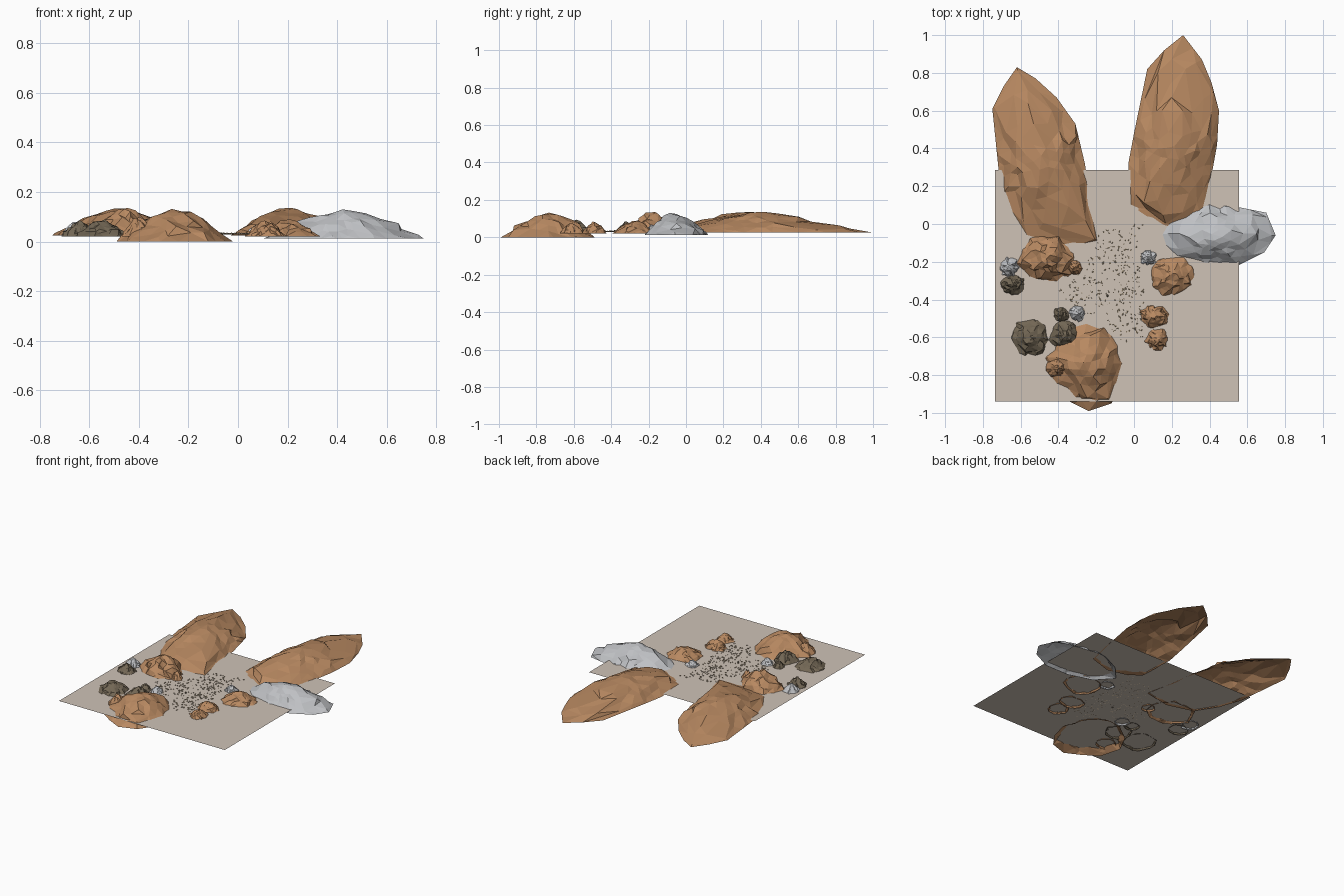
import bpy, bmesh, math, random
from mathutils import Vector, Matrix

if "Cube" in bpy.data.objects:
    bpy.data.objects.remove(bpy.data.objects["Cube"])

random.seed(7)
PLANE_Z = 0.03


def material(name, rgb):
    m = bpy.data.materials.new(name)
    m.diffuse_color = (*rgb, 1)
    m.use_nodes = True
    m.node_tree.nodes["Principled BSDF"].inputs["Base Color"].default_value = m.diffuse_color
    return m


BROWN = material("brown_stone", (0.48, 0.25, 0.12))
GREY = material("grey_stone", (0.52, 0.53, 0.55))
DARK = material("dark_stone", (0.17, 0.135, 0.09))
SAND = material("sand", (0.62, 0.54, 0.47))
GRAVEL = material("gravel", (0.50, 0.40, 0.27))


def finish(bm, name, mat):
    me = bpy.data.meshes.new(name)
    bm.to_mesh(me)
    bm.free()
    ob = bpy.data.objects.new(name, me)
    bpy.context.collection.objects.link(ob)
    me.materials.append(mat)
    return ob


def edge_radius(pts, ang):
    """Distance from the origin to a star-shaped outline along an angle."""
    d = Vector((math.cos(ang), math.sin(ang)))
    best = None
    for a, b in zip(pts, pts[1:] + pts[:1]):
        e = b - a
        den = d.cross(e)
        if abs(den) < 1e-9:
            continue
        s, u = a.cross(e) / den, a.cross(d) / den
        if s > 0 and -1e-6 <= u <= 1 + 1e-6:
            best = s if best is None else max(best, s)
    return best or max(p.length for p in pts)


def rock(name, outline, peak, base, top, mat, rough):
    """Open-bottomed faceted dome that fills an outline."""
    c = Vector(peak)
    pts = [Vector(p) - c for p in outline]
    pts.sort(key=lambda p: math.atan2(p.y, p.x))
    bm = bmesh.new()
    bmesh.ops.create_icosphere(bm, subdivisions=3, radius=1)
    spin = Matrix.Rotation(random.random() * 3, 3, 'Z') @ Matrix.Rotation(random.random(), 3, 'X')
    bmesh.ops.transform(bm, matrix=spin.to_4x4(), verts=bm.verts)
    bmesh.ops.bisect_plane(bm, geom=bm.verts[:] + bm.edges[:] + bm.faces[:],
                           plane_co=(0, 0, 0), plane_no=(0, 0, 1), clear_inner=True)
    bmesh.ops.remove_doubles(bm, verts=bm.verts, dist=0.06)
    h, ring = top - base, []
    for v in bm.verts:
        ang = math.atan2(v.co.y, v.co.x)
        rim = v.is_boundary
        t = 1.0 if rim else math.acos(max(0, min(1, v.co.z))) / (math.pi / 2)
        z = 1 - t ** 1.5
        if not rim:
            t = min(0.98, t * (1 + random.uniform(-rough, rough)))
            ang += random.uniform(-rough, rough)
            z = max(0.03, min(1, z + random.uniform(-rough, rough) * 0.7))
        r = edge_radius(pts, ang) * t
        v.co = (c.x + r * math.cos(ang), c.y + r * math.sin(ang), base + h * z)
        if rim:
            ring.append(v)
    # pull the rim onto the outline corners
    for p in pts:
        q = Vector((p.x + c.x, p.y + c.y, base))
        v = min(ring, key=lambda w: (w.co - q).length)
        v.co = q
        ring.remove(v)
    bmesh.ops.triangulate(bm, faces=bm.faces)
    bmesh.ops.recalc_face_normals(bm, faces=bm.faces)
    if sum(f.normal.z for f in bm.faces) < 0:
        bmesh.ops.reverse_faces(bm, faces=bm.faces)
    return finish(bm, name, mat)


# ground sheet
bm = bmesh.new()
bm.faces.new([bm.verts.new((x, y, PLANE_Z)) for x, y in
              [(-0.735, -0.94), (0.555, -0.94), (0.555, 0.285), (-0.735, 0.285)]])
finish(bm, "ground_sheet", SAND)

# large boulders
rock("back_left_boulder",
     [(-.62, .83), (-.52, .77), (-.41, .67), (-.31, .53), (-.26, .32), (-.22, .05), (-.19, -.09),
      (-.38, -.13), (-.56, -.08), (-.66, .08), (-.71, .22), (-.75, .61), (-.69, .73)],
     (-.48, .32), .025, .137, BROWN, .10)
rock("back_right_boulder",
     [(.26, 1.0), (.36, .87), (.41, .75), (.45, .6), (.44, .42), (.40, .2), (.36, .02), (.2, -.03),
      (.07, 0), (-.02, .06), (-.03, .32), (0, .48), (.07, .82), (.16, .92)],
     (.21, .38), .025, .138, BROWN, .10)
rock("grey_boulder",
     [(.75, -.06), (.70, .06), (.55, .09), (.37, .12), (.2, .05), (.1, -.06), (.2, -.17),
      (.37, -.22), (.55, -.22), (.69, -.15)],
     (.43, -.07), .012, .13, GREY, .09)
rock("front_boulder",
     [(-.02, -.73), (-.08, -.57), (-.17, -.49), (-.3, -.5), (-.42, -.59), (-.49, -.72),
      (-.45, -.87), (-.34, -.94), (-.24, -.99), (-.12, -.95), (-.05, -.85)],
     (-.25, -.73), 0, .132, BROWN, .10)

# small rocks: name, centre, radii, top, material
small = [
    ("left_rock", -.46, -.18, .165, .14, .136, BROWN),
    ("left_rock_chip", -.315, -.23, .045, .045, .08, BROWN),
    ("right_rock", .20, -.27, .13, .12, .09, BROWN),
    ("right_middle_rock", .11, -.49, .09, .07, .085, BROWN),
    ("right_front_rock", .125, -.61, .07, .07, .075, BROWN),
    ("front_rock_chip", -.40, -.76, .07, .07, .10, BROWN),
    ("dark_rock_a", -.55, -.60, .115, .115, .09, DARK),
    ("dark_rock_b", -.365, -.59, .09, .09, .095, DARK),
    ("dark_rock_c", -.385, -.48, .05, .05, .07, DARK),
    ("dark_rock_d", -.64, -.32, .07, .06, .085, DARK),
    ("grey_rock_a", -.66, -.23, .06, .06, .08, GREY),
    ("grey_rock_b", -.30, -.475, .05, .05, .072, GREY),
    ("grey_rock_c", .075, -.18, .055, .045, .07, GREY),
]
for name, x, y, rx, ry, top, mat in small:
    n = 11
    outline = []
    for i in range(n):
        a = 2 * math.pi * (i + random.uniform(-.25, .25)) / n
        k = random.uniform(.88, 1.06)
        outline.append((x + rx * k * math.cos(a), y + ry * k * math.sin(a)))
    rock(name, outline, (x, y), .02, top, mat, .14)

# scattered gravel in the clearing
AREA = [(-.2, -.03), (.05, 0), (.05, -.63), (-.06, -.63), (-.17, -.5), (-.3, -.46), (-.4, -.36), (-.25, -.22)]


def inside(x, y):
    hit = False
    for (ax, ay), (bx, by) in zip(AREA, AREA[1:] + AREA[:1]):
        if (ay > y) != (by > y) and x < (bx - ax) * (y - ay) / (by - ay) + ax:
            hit = not hit
    return hit


bm = bmesh.new()
count = 0
while count < 340:
    x, y = random.uniform(-.4, .05), random.uniform(-.63, 0)
    if not inside(x, y):
        continue
    s = random.uniform(.002, .0055)
    m = (Matrix.Translation((x, y, PLANE_Z + s * .4)) @ Matrix.Rotation(random.random() * 6, 4, 'Z')
         @ Matrix.Diagonal((s * 1.3, s, s * .8, 1)))
    bmesh.ops.create_icosphere(bm, subdivisions=1, radius=1, matrix=m)
    count += 1
finish(bm, "gravel", GRAVEL)

# single dark pebble
bm = bmesh.new()
bmesh.ops.create_icosphere(bm, subdivisions=1, radius=.007,
                           matrix=Matrix.Translation((-.14, -.38, PLANE_Z + .003)))
finish(bm, "dark_pebble", DARK)
